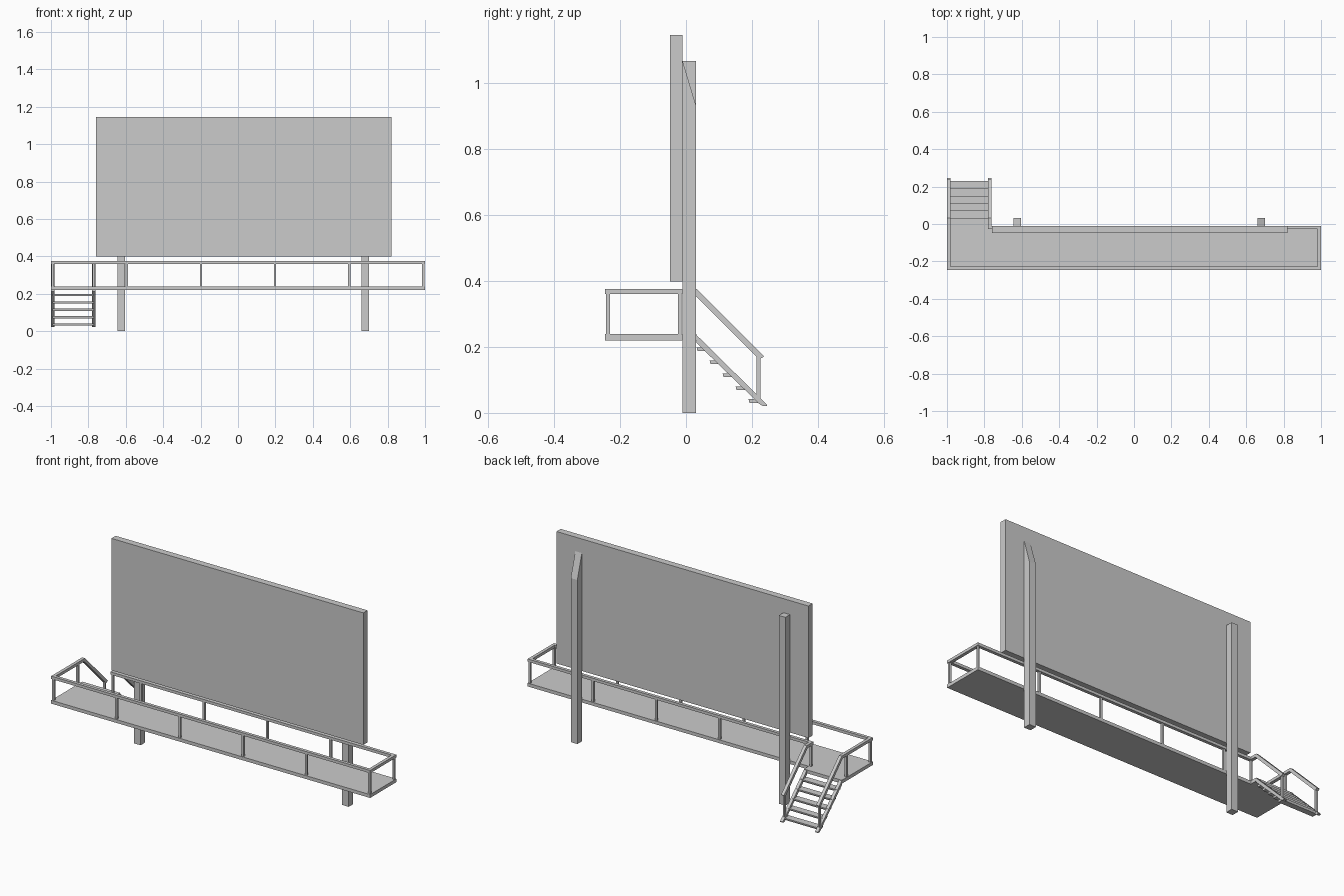
import bpy

if "Cube" in bpy.data.objects:
    bpy.data.objects.remove(bpy.data.objects["Cube"])


def mesh_obj(name, verts, faces):
    me = bpy.data.meshes.new(name)
    me.from_pydata(verts, [], faces)
    me.update()
    ob = bpy.data.objects.new(name, me)
    bpy.context.collection.objects.link(ob)
    return ob


def prism(name, profile, x0, x1):
    """Extrude a counter-clockwise (y, z) profile from x0 to x1."""
    n = len(profile)
    verts = [(x, y, z) for x in (x0, x1) for y, z in profile]
    faces = [tuple(range(n))[::-1], tuple(range(n, 2 * n))]
    faces += [(i, (i + 1) % n, (i + 1) % n + n, i + n) for i in range(n)]
    return mesh_obj(name, verts, faces)


def box(name, x0, x1, y0, y1, z0, z1):
    return prism(name, [(y0, z0), (y1, z0), (y1, z1), (y0, z1)], x0, x1)


FRONT, BACK, LAND = -0.245, -0.01, 0.032   # platform depth, landing edge
Z0, Z1 = 0.22, 0.239                       # floor slab
R0, R1 = 0.36, 0.376                       # top rail
W, P = 0.018, 0.012                        # rail width, baluster width

# Display panel
box("display_panel", -0.76, 0.82, -0.049, -0.011, 0.398, 1.146)

# Support posts: square top on the left, bevelled on the right
box("left_support_post", -0.645, -0.604, BACK, 0.031, 0, 1.067)
prism("right_support_post",
      [(BACK, 0), (0.031, 0), (0.031, 0.93), (BACK, 1.067)], 0.66, 0.701)

# L-shaped walkway floor with stair landing
outline = [(-1, FRONT), (1, FRONT), (1, BACK), (-0.762, BACK),
           (-0.762, LAND), (-1, LAND)]
n = len(outline)
mesh_obj("walkway_floor",
         [(x, y, z) for z in (Z0, Z1) for x, y in outline],
         [tuple(range(n))[::-1], tuple(range(n, 2 * n))] +
         [(i, (i + 1) % n, (i + 1) % n + n, i + n) for i in range(n)])

# Straight top rails
box("front_rail", -1 + W, 1 - W, FRONT, FRONT + W, R0, R1)
box("back_rail", -0.762 - W + W, 1 - W, BACK - W, BACK, R0, R1)
box("right_rail", 1 - W, 1, FRONT, BACK, R0, R1)

# Side rails that bend down along the stairs
for side, x, start in (("left", -1, FRONT), ("right", -0.762 - W, BACK - W)):
    prism(side + "_stair_rail",
          [(start, R0), (0.024, R0), (0.222, 0.162), (0.237, 0.171),
           (0.233, 0.176), (LAND, R1), (start, R1)], x, x + W)
    # Stringer under each rail
    prism(side + "_stringer",
          [(LAND, 0.212), (0.225, 0.025), (0.234, 0.021), (0.245, 0.021),
           (0.245, 0.026), (LAND, 0.236)], x, x + W)
    # Lower stair baluster
    xc = x + W / 2
    box(side + "_stair_baluster", xc - P / 2, xc + P / 2,
        0.214, 0.226, 0.038, 0.178)

# Balusters along the walkway
fy, by = FRONT + W / 2, BACK - W / 2
spots = [(x, y) for y in (fy, by) for x in (-0.595, -0.198, 0.198, 0.595, 0.991)]
spots += [(-0.991, fy), (-0.991, by), (-0.771, by)]
for x, y in spots:
    box("baluster", x - P / 2, x + P / 2, y - P / 2, y + P / 2, Z1, R0)

# Stair treads
for i in range(5):
    y, z = LAND + 0.0394 * i, 0.199 - 0.0394 * i
    prism("stair_tread", [(y + 0.003, z - 0.012), (y + 0.036, z - 0.012),
                          (y + 0.04, z - 0.004), (y + 0.04, z), (y, z)],
          -0.992, -0.77)
